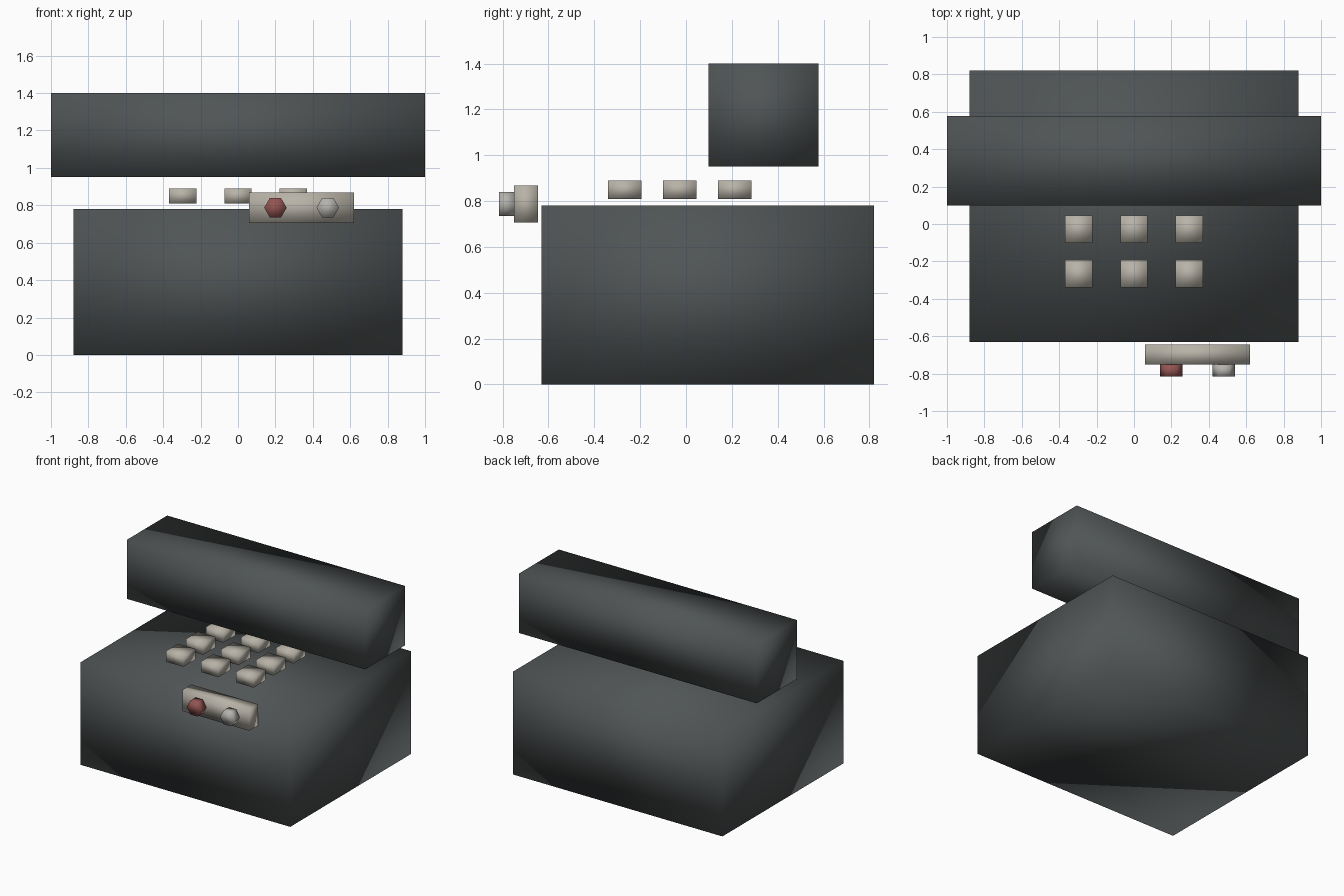
import bpy
import math

cube = bpy.data.objects.get("Cube")
if cube:
    bpy.data.objects.remove(cube, do_unlink=True)


def material(name, rgb):
    mat = bpy.data.materials.new(name)
    mat.use_nodes = True
    colour = (*rgb, 1)
    mat.diffuse_color = colour
    mat.node_tree.nodes["Principled BSDF"].inputs["Base Color"].default_value = colour
    return mat


charcoal = material("charcoal", (0.08, 0.09, 0.092))
cream = material("cream", (0.48, 0.45, 0.39))
pale_grey = material("pale grey", (0.46, 0.45, 0.42))
red = material("dull red", (0.29, 0.09, 0.085))


def finish(name, mat):
    obj = bpy.context.object
    obj.name = name
    obj.data.name = name
    obj.data.materials.append(mat)
    bpy.ops.object.transform_apply(location=False, rotation=True, scale=True)
    # Soft normals run across every edge
    bpy.ops.object.shade_smooth()
    return obj


def box(name, centre, size, mat):
    bpy.ops.mesh.primitive_cube_add(size=1, location=centre)
    bpy.context.object.scale = size
    return finish(name, mat)


def hex_button(name, x, mat):
    bpy.ops.mesh.primitive_cylinder_add(
        vertices=6, radius=0.06, depth=0.065,
        location=(x, -0.783, 0.787),
        rotation=(math.pi / 2, math.pi / 2, 0))
    return finish(name, mat)


# Base and the handset floating above it
box("base", (0, 0.095, 0.39), (1.76, 1.45, 0.78), charcoal)
box("handset", (0, 0.338, 1.175), (2, 0.48, 0.45), charcoal)

# Keypad, three rows of three
for row in range(3):
    for col in range(3):
        box(f"key_{row + 1}_{col + 1}",
            (0.295 * (col - 1), 0.24 * (row - 1) - 0.027, 0.85),
            (0.147, 0.147, 0.08), cream)

# Front panel with its two buttons
box("panel", (0.34, -0.698, 0.787), (0.56, 0.105, 0.162), cream)
hex_button("red_button", 0.2, red)
hex_button("pale_button", 0.48, pale_grey)
